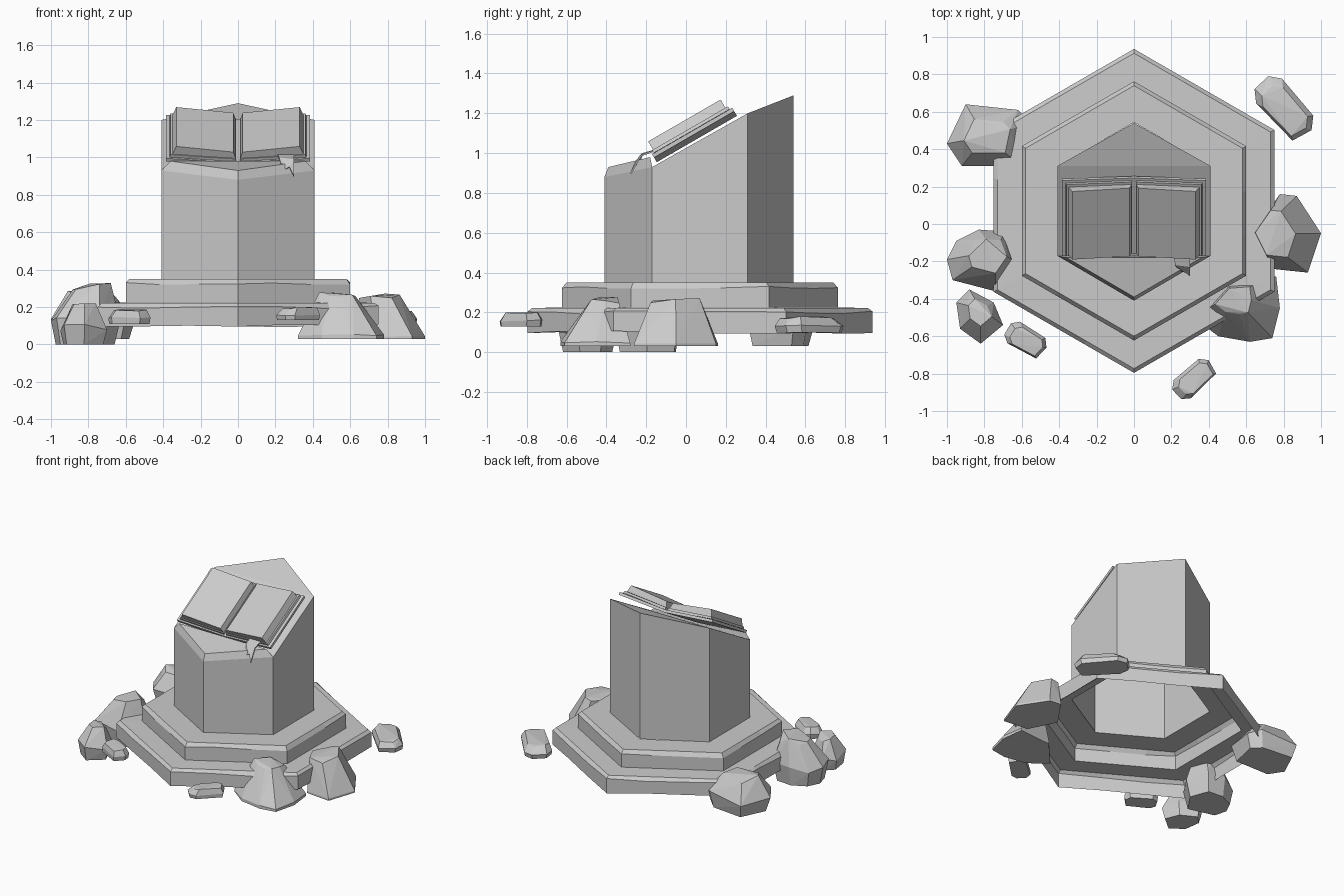
import bpy
import bmesh
import math
import random
from mathutils import Matrix, Vector

random.seed(4)
cube = bpy.data.objects.get("Cube")
if cube:
    bpy.data.objects.remove(cube)

stone = bpy.data.materials.new("stone_grey")
stone.use_nodes = True
GREY = (0.6, 0.6, 0.6, 1)
stone.diffuse_color = GREY
stone.node_tree.nodes["Principled BSDF"].inputs["Base Color"].default_value = GREY


def finish(name, bm):
    bmesh.ops.recalc_face_normals(bm, faces=bm.faces)
    mesh = bpy.data.meshes.new(name)
    bm.to_mesh(mesh)
    bm.free()
    mesh.materials.append(stone)
    obj = bpy.data.objects.new(name, mesh)
    bpy.context.collection.objects.link(obj)
    return obj


def from_faces(name, points, faces):
    bm = bmesh.new()
    verts = [bm.verts.new(p) for p in points]
    for face in faces:
        bm.faces.new([verts[i] for i in face])
    return finish(name, bm)


CENTRE_Y = 0.07


def hexagon(half_width, z, wear=0.0):
    """Hexagon with points at front and back, plus worn mid-edge points."""
    radius = half_width / math.cos(math.pi / 6)
    corners = [Vector((radius * math.sin(k * math.pi / 3),
                       CENTRE_Y + radius * math.cos(k * math.pi / 3), z)) for k in range(6)]
    ring = []
    for a, b in zip(corners, corners[1:] + corners[:1]):
        for t in (0, 0.35, 0.7):
            p = a.lerp(b, t)
            p.z += random.uniform(-wear, wear)
            ring.append(p)
    return ring


def tier(name, rings):
    """Open shell lofted through stacked hexagons."""
    bm = bmesh.new()
    loops = [[bm.verts.new(p) for p in ring] for ring in rings]
    n = len(loops[0])
    for low, high in zip(loops, loops[1:]):
        for i in range(n):
            j = (i + 1) % n
            bm.faces.new((low[i], low[j], high[j], high[i]))
    return finish(name, bm)


# Stepped base, hollow beneath
tier("lower_step", [hexagon(0.75, 0.1, 0.008), hexagon(0.75, 0.2, 0.01),
                    hexagon(0.73, 0.222), hexagon(0.6, 0.225)])
tier("upper_step", [hexagon(0.6, 0.225), hexagon(0.6, 0.325, 0.006),
                    hexagon(0.58, 0.35), hexagon(0.41, 0.35)])

# Pillar with a sloping top and a raised front lip
plan = [(0, 0.54), (-0.41, 0.31), (-0.41, -0.17), (0, -0.41), (0.41, -0.17), (0.41, 0.31)]
heights = [1.29, 1.2, 0.93, 0.88, 0.93, 1.2]
points = [(x, y, 0.35) for x, y in plan]
points += [(x, y, z) for (x, y), z in zip(plan, heights)]
points += [(-0.36, -0.18, 0.98), (0, -0.39, 0.93), (0.36, -0.18, 0.98)]
walls = [(i, (i + 1) % 6, (i + 1) % 6 + 6, i + 6) for i in range(6)]
from_faces("pillar", points, walls + [
    (6, 7, 11), (7, 8, 10, 11), (8, 12, 14, 10),
    (8, 9, 13, 12), (9, 10, 14, 13), (12, 13, 14)])

# Open book lying on the slope
slope = Matrix.Translation((0, 0, 1.03)) @ Matrix.Rotation(math.radians(30), 4, 'X')


def book_leaf(name, section, low, high):
    """Extrude a cross-section (across, up) along the slope, on both sides."""
    n = len(section)
    for side, word in ((-1, "right"), (1, "left")):
        pts = [slope @ Vector((side * x, u, h)) for u in (low, high) for x, h in section]
        faces = [tuple(range(n)), tuple(range(n, 2 * n))]
        faces += [(i, (i + 1) % n, (i + 1) % n + n, i + n) for i in range(n)]
        from_faces(word + "_" + name, pts, faces)


book_leaf("cover", [(0, 0.008), (0.385, 0.035), (0.385, 0.055), (0, 0.028)], -0.165, 0.3)
book_leaf("under_pages", [(0.01, 0.028), (0.365, 0.056), (0.36, 0.072), (0.01, 0.045)], -0.155, 0.285)
book_leaf("pages", [(0.012, 0.045), (0.35, 0.072), (0.33, 0.12), (0.025, 0.085)], -0.15, 0.27)

# Ribbon bookmark with a notched tail
ribbon = from_faces("bookmark", [
    (0.21, -0.15, 1.02), (0.30, -0.15, 1.02), (0.22, -0.22, 1.0), (0.30, -0.23, 0.99),
    (0.24, -0.25, 0.93), (0.275, -0.26, 0.95), (0.30, -0.28, 0.9)],
    [(0, 1, 3, 2), (2, 3, 5), (2, 5, 4), (3, 6, 5)])
thick = ribbon.modifiers.new("thickness", 'SOLIDIFY')
thick.thickness = 0.008


def rock(name, outline, z0, z1, top, foot=0.85, belly=0.4, crown=0.5):
    """Faceted boulder: hull of a foot, a belly outline and a crown around top."""
    n = len(outline)
    mid = Vector((sum(p[0] for p in outline) / n, sum(p[1] for p in outline) / n))
    peak = Vector(top)
    height = z1 - z0
    bm = bmesh.new()
    for p in outline:
        spread = Vector(p) - mid
        low = mid + spread * foot
        high = peak + spread * crown
        bm.verts.new((low.x, low.y, z0))
        bm.verts.new((p[0], p[1], z0 + height * belly * random.uniform(0.8, 1.25)))
        bm.verts.new((high.x, high.y, z1 - height * random.uniform(0, 0.16)))
    hull = bmesh.ops.convex_hull(bm, input=bm.verts)
    loose = {v for v in hull["geom_interior"] + hull["geom_unused"]
             if isinstance(v, bmesh.types.BMVert)}
    bmesh.ops.delete(bm, geom=list(loose), context='VERTS')
    finish(name, bm)


# Boulders around the base
rock("back_right_boulder", [(-1, 0.43), (-0.9, 0.64), (-0.62, 0.61), (-0.55, 0.54),
                            (-0.6, 0.31), (-0.92, 0.31)], 0.03, 0.29, (-0.78, 0.47), crown=0.55)
rock("right_boulder", [(-1, -0.19), (-0.95, -0.09), (-0.83, -0.03), (-0.69, -0.04),
                       (-0.63, -0.2), (-0.74, -0.36), (-0.97, -0.3)],
     0, 0.33, (-0.79, -0.16), belly=0.35, crown=0.55)
rock("front_right_boulder", [(-0.95, -0.42), (-0.88, -0.35), (-0.75, -0.42), (-0.7, -0.54),
                             (-0.82, -0.64), (-0.93, -0.56)], 0, 0.22, (-0.83, -0.47))
rock("left_boulder", [(0.64, -0.04), (0.78, 0.16), (0.87, 0.15), (1, -0.05),
                      (0.93, -0.26), (0.74, -0.24)],
     0.03, 0.28, (0.76, -0.05), foot=1, belly=0.05, crown=0.6)
rock("front_left_boulder", [(0.32, -0.5), (0.45, -0.6), (0.62, -0.63), (0.74, -0.61),
                            (0.78, -0.45), (0.76, -0.28), (0.5, -0.3)],
     0.03, 0.28, (0.55, -0.42), foot=1, belly=0.08, crown=0.42)

# Small loose stones, longer than wide
for name, x, y, length, width, turn, z0, z1 in (
        ("right_pebble", -0.58, -0.62, 0.115, 0.07, -35, 0.11, 0.19),
        ("front_pebble", 0.32, -0.83, 0.125, 0.07, 38, 0.13, 0.2),
        ("back_left_pebble", 0.8, 0.62, 0.185, 0.1, -52, 0.1, 0.18)):
    spin = Matrix.Rotation(math.radians(turn), 2)
    shape = [(1, 0.45), (0.7, 1), (-0.7, 0.9), (-1, 0.4), (-0.95, -0.6), (-0.6, -1), (0.9, -0.7)]
    ring = [Vector((x, y)) + spin @ Vector((a * length, b * width)) for a, b in shape]
    rock(name, ring, z0, z1, (x, y), foot=0.95, belly=0.4, crown=0.78)
